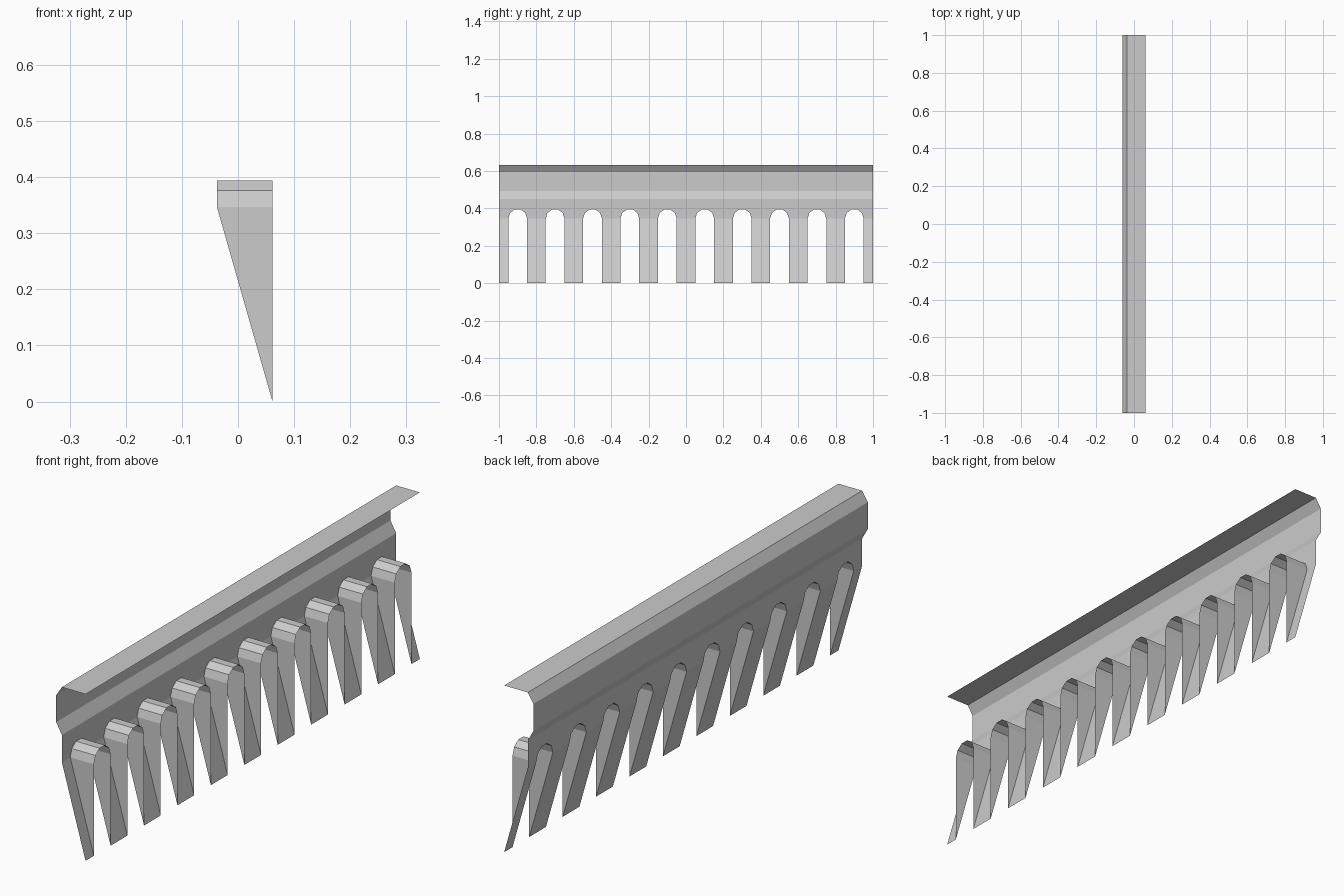
import bpy, bmesh
from math import cos, sin, pi

if "Cube" in bpy.data.objects:
    bpy.data.objects.remove(bpy.data.objects["Cube"])

HOLES, PITCH, RADIUS, SEGMENTS = 10, 0.2, 0.05, 5
BACK, FRONT = -0.0375, 0.0615      # wall plane and outer edge
SPRING, WALL_TOP = 0.3465, 0.45    # arch spring line and top of the lower wall

steel = bpy.data.materials.new("light grey metal")
steel.use_nodes = True
steel.diffuse_color = (0.6, 0.6, 0.6, 1)
steel.node_tree.nodes["Principled BSDF"].inputs["Base Color"].default_value = (0.6, 0.6, 0.6, 1)


def make_part(name, faces):
    """Build a flat-shaded sheet from faces given as lists of points."""
    bm = bmesh.new()
    for points in faces:
        bm.faces.new([bm.verts.new(p) for p in points])
    bmesh.ops.remove_doubles(bm, verts=bm.verts, dist=0.0001)
    bmesh.ops.recalc_face_normals(bm, faces=bm.faces)
    mesh = bpy.data.meshes.new(name)
    bm.to_mesh(mesh)
    bm.free()
    mesh.materials.append(steel)
    part = bpy.data.objects.new(name, mesh)
    bpy.context.collection.objects.link(part)
    return part


centres = [(i - (HOLES - 1) / 2) * PITCH for i in range(HOLES)]


def arch(centre):
    """Arch outline from low y to high y as (y, z) pairs."""
    angles = [pi * (1 - i / SEGMENTS) for i in range(SEGMENTS + 1)]
    return [(centre + RADIUS * cos(a), SPRING + RADIUS * sin(a)) for a in angles]


# Folded upper rail: top flange, chamfer, upright and return bend
profile = [(FRONT, 0.631), (BACK, 0.631), (-0.0615, 0.594), (-0.0615, 0.492), (BACK, WALL_TOP)]
make_part("folded_rail", [
    [(x0, -1, z0), (x1, -1, z1), (x1, 1, z1), (x0, 1, z0)]
    for (x0, z0), (x1, z1) in zip(profile, profile[1:])])

# Lower wall, one bay at a time, notched by the arches
bays = []
for c in centres:
    lo, hi = c - PITCH / 2, c + PITCH / 2
    outline = [(lo, WALL_TOP), (lo, SPRING)] + arch(c) + [(hi, SPRING), (hi, WALL_TOP)]
    bays.append([(BACK, y, z) for y, z in outline])
make_part("arched_wall", bays)

# Sloping teeth between the openings, with half teeth at both ends
edges = [-1] + [c + s * RADIUS for c in centres for s in (-1, 1)] + [1]
make_part("sloping_teeth", [
    [(BACK, a, SPRING), (BACK, b, SPRING), (FRONT, b, 0), (FRONT, a, 0)]
    for a, b in zip(edges[::2], edges[1::2])])

# Arch hoods reaching forward, with triangular cheeks below
hoods = []
for c in centres:
    pts = arch(c)
    for (y0, z0), (y1, z1) in zip(pts, pts[1:]):
        hoods.append([(BACK, y0, z0), (FRONT, y0, z0), (FRONT, y1, z1), (BACK, y1, z1)])
    for y in (c - RADIUS, c + RADIUS):
        hoods.append([(BACK, y, SPRING), (FRONT, y, SPRING), (FRONT, y, 0)])
make_part("arch_hoods", hoods)
